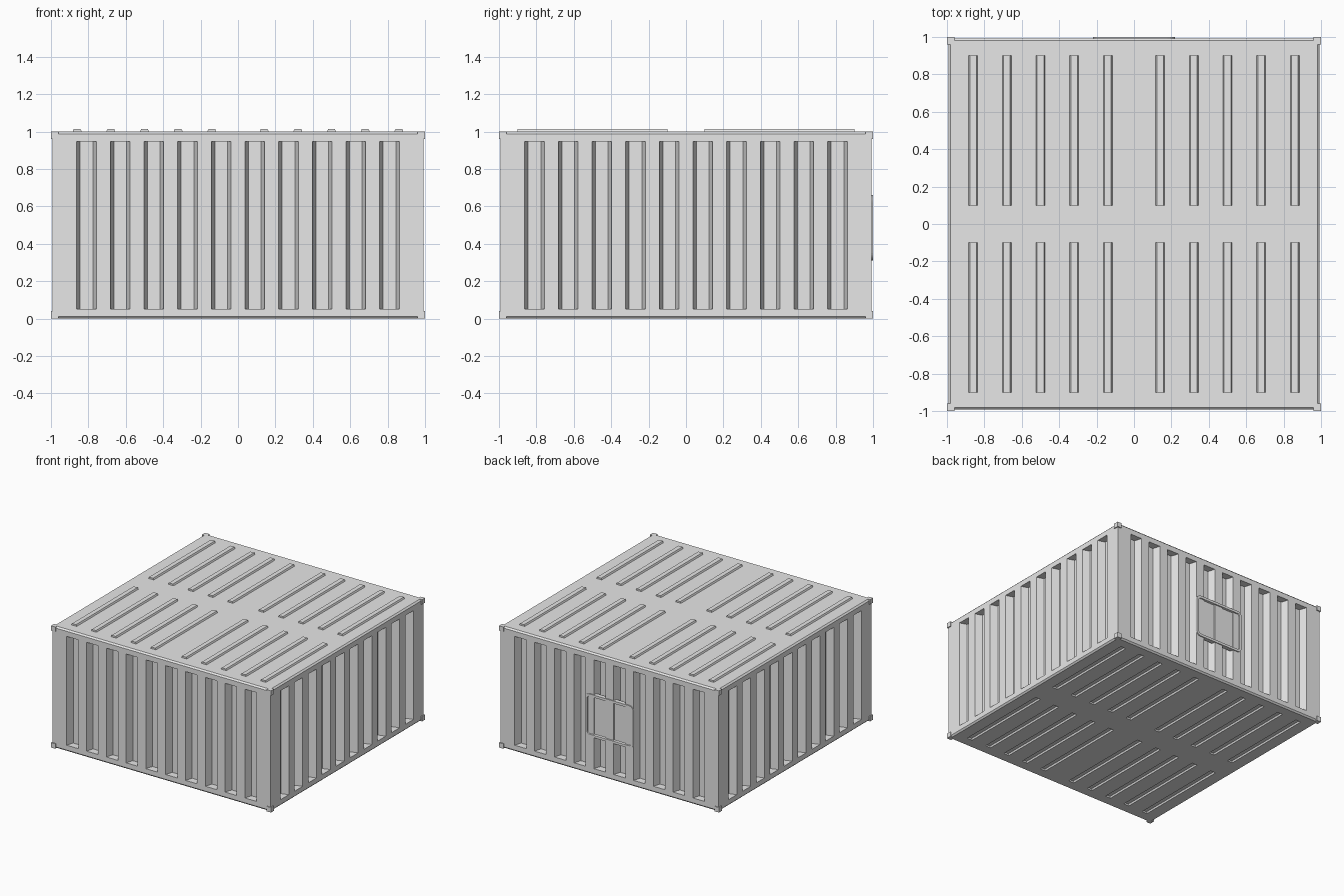
import bpy, bmesh
from math import pi, cos, sin
from mathutils import Matrix, Vector

if "Cube" in bpy.data.objects:
    bpy.data.objects.remove(bpy.data.objects["Cube"])

grey = bpy.data.materials.new("light_grey_metal")
grey.use_nodes = True
grey.diffuse_color = (0.8, 0.8, 0.8, 1)
grey.node_tree.nodes["Principled BSDF"].inputs["Base Color"].default_value = (0.8, 0.8, 0.8, 1)

WALL = 0.992           # distance of each wall from the middle
SPACING = 0.18         # spacing of grooves and ribs


def make_object(name, bm):
    bmesh.ops.recalc_face_normals(bm, faces=bm.faces[:])
    mesh = bpy.data.meshes.new(name)
    bm.to_mesh(mesh)
    bm.free()
    mesh.materials.append(grey)
    obj = bpy.data.objects.new(name, mesh)
    bpy.context.collection.objects.link(obj)
    return obj


def prism(bm, profile, start, end, place):
    """Extrude a 2D profile (local x, y) along local z, then place it."""
    lo = [bm.verts.new(place @ Vector((u, v, start))) for u, v in profile]
    hi = [bm.verts.new(place @ Vector((u, v, end))) for u, v in profile]
    n = len(profile)
    bm.faces.new(lo)
    for i in range(n):
        j = (i + 1) % n
        bm.faces.new((lo[i], lo[j], hi[j], hi[i]))
    return bm.faces.new(hi)


def box(bm, size, centre):
    bmesh.ops.create_cube(bm, size=1, matrix=Matrix.Translation(centre) @ Matrix.Diagonal((*size, 1)))


def rib_places(height):
    """Placements of the long strips shared by roof and floor."""
    for side in (-1, 1):
        for i in range(5):
            for centre_y in (-0.5, 0.5):
                yield (Matrix.Translation((side * (0.14 + i * SPACING), centre_y, height))
                       @ Matrix.Rotation(pi / 2, 4, "X"))


# Body shell with sloped top and bottom rails
bm = bmesh.new()
box(bm, (2 * WALL, 2 * WALL, 1), (0, 0, 0.5))
rails = [e for e in bm.edges if abs(e.verts[0].co.z - e.verts[1].co.z) < 0.01]
bmesh.ops.bevel(bm, geom=rails, offset=0.012, segments=1, affect="EDGES")
body = make_object("container_body", bm)

# Cutters for wall grooves and floor slots
bm = bmesh.new()
groove = [(-0.053, 0.05), (-0.053, 0), (-0.034, -0.06), (0.034, -0.06), (0.053, 0), (0.053, 0.05)]
for quarter in range(4):
    turn = Matrix.Rotation(quarter * pi / 2, 4, "Z")
    for i in range(10):
        prism(bm, groove, 0.052, 0.946,
              turn @ Matrix.Translation(((i - 4.5) * SPACING, WALL, 0)))
slot = [(-0.024, -0.05), (-0.024, 0), (-0.018, 0.013), (0.018, 0.013), (0.024, 0), (0.024, -0.05)]
for place in rib_places(0):
    prism(bm, slot, -0.4, 0.4, place)
cutter = make_object("groove_cutter", bm)
cutter.hide_render = True

cut = body.modifiers.new("grooves", "BOOLEAN")
cut.operation = "DIFFERENCE"
cut.solver = "EXACT"
cut.object = cutter
bpy.context.view_layer.update()
cut_mesh = bpy.data.meshes.new_from_object(body.evaluated_get(bpy.context.evaluated_depsgraph_get()))
body.modifiers.clear()
body.data = cut_mesh
bpy.data.objects.remove(cutter)

# Raised roof ribs
bm = bmesh.new()
rib = [(-0.024, -0.005), (-0.024, 0), (-0.018, 0.013), (0.018, 0.013), (0.024, 0), (0.024, -0.005)]
for place in rib_places(1):
    prism(bm, rib, -0.4, 0.4, place)
make_object("roof_ribs", bm)

# Corner blocks
bm = bmesh.new()
for sx in (-1, 1):
    for sy in (-1, 1):
        for z in (0.02, 0.98):
            box(bm, (0.04, 0.04, 0.04), (sx * 0.98, sy * 0.98, z))
make_object("corner_blocks", bm)

# Rounded access panel with a raised rim on the back wall
bm = bmesh.new()
outline = []
radius = 0.04
for k, (sx, sz) in enumerate([(1, 1), (-1, 1), (-1, -1), (1, -1)]):
    for step in range(6):
        a = (k + step / 5) * pi / 2
        outline.append((sx * (0.22 - radius) + radius * cos(a), sz * (0.175 - radius) + radius * sin(a)))
stand = Matrix.Translation((0, 0, 0.485)) @ Matrix.Rotation(-pi / 2, 4, "X")
front = prism(bm, outline, 0.965, 1.0, stand)
bmesh.ops.recalc_face_normals(bm, faces=bm.faces[:])
bmesh.ops.inset_region(bm, faces=[front], thickness=0.02)
bmesh.ops.inset_region(bm, faces=[front], thickness=0.004)
bmesh.ops.translate(bm, verts=front.verts[:], vec=(0, -0.015, 0))
make_object("access_panel", bm)
